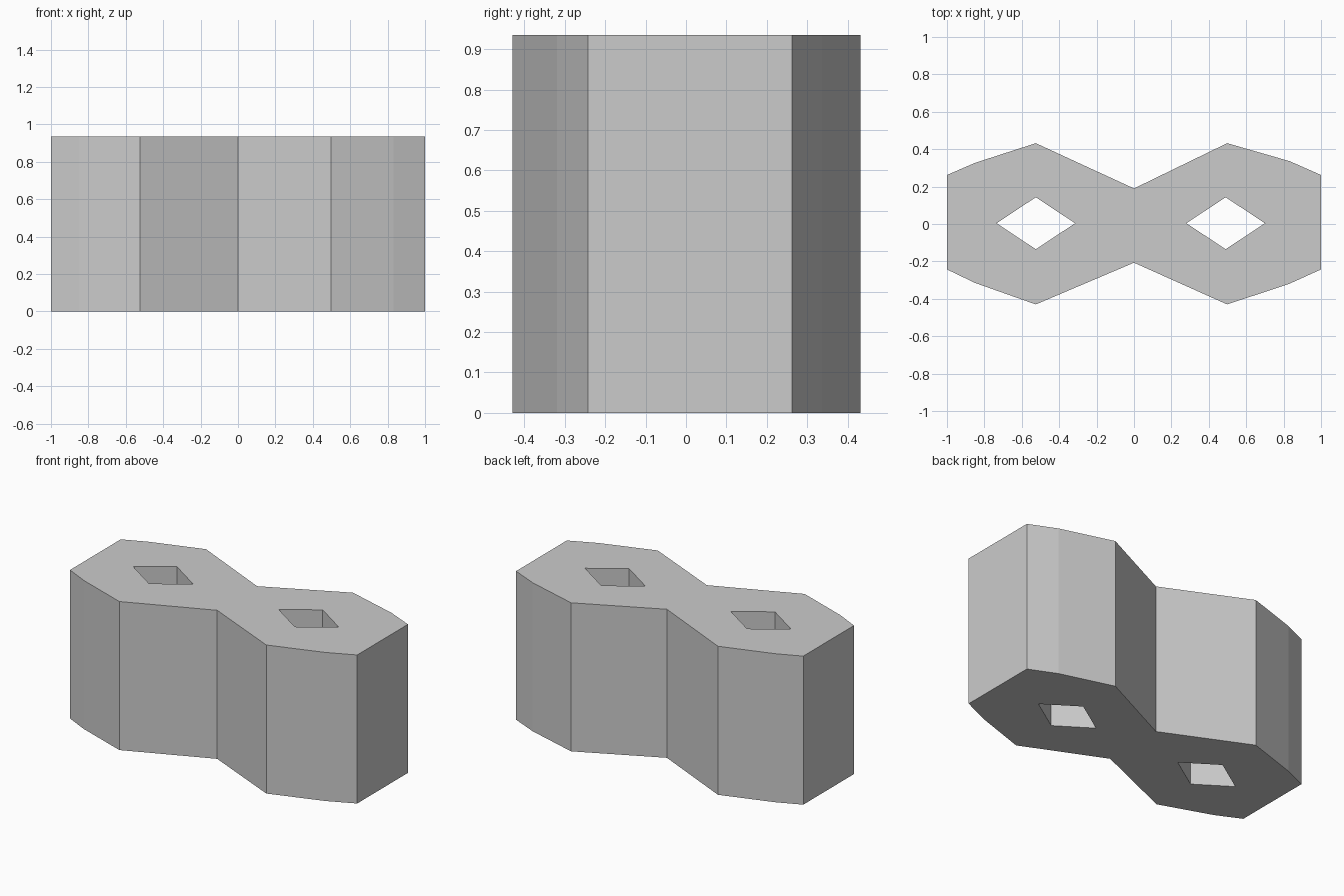
import bpy, bmesh

if "Cube" in bpy.data.objects:
    bpy.data.objects.remove(bpy.data.objects["Cube"])

HEIGHT = 0.935

# Outline of the double-lobed block, seen from above
outline = [(-1, 0.262), (-0.85, 0.327), (-0.525, 0.432), (0, 0.19),
           (0.498, 0.432), (0.832, 0.336), (1, 0.262),
           (1, -0.243), (0.832, -0.319), (0.498, -0.43), (0, -0.207),
           (-0.525, -0.43), (-0.85, -0.315), (-1, -0.243)]


# Diamond-shaped hole
def diamond(cx):
    return [(cx - 0.21, 0.004), (cx, 0.143), (cx + 0.21, 0.004), (cx, -0.135)]


bm = bmesh.new()


def add_loop(points):
    verts = [bm.verts.new((x, y, 0)) for x, y in points]
    return [bm.edges.new((v, verts[i - 1])) for i, v in enumerate(verts)]


# Fill the outline around the two holes, then extrude upwards
edges = add_loop(outline) + add_loop(diamond(-0.525)) + add_loop(diamond(0.49))
bmesh.ops.triangle_fill(bm, edges=edges, use_beauty=True)
top = bmesh.ops.extrude_face_region(bm, geom=bm.faces[:], use_keep_orig=True)
bmesh.ops.translate(bm, vec=(0, 0, HEIGHT),
                    verts=[g for g in top["geom"] if isinstance(g, bmesh.types.BMVert)])
bmesh.ops.recalc_face_normals(bm, faces=bm.faces[:])

mesh = bpy.data.meshes.new("two_hole_block")
bm.to_mesh(mesh)
bm.free()
block = bpy.data.objects.new("two_hole_block", mesh)
bpy.context.collection.objects.link(block)
